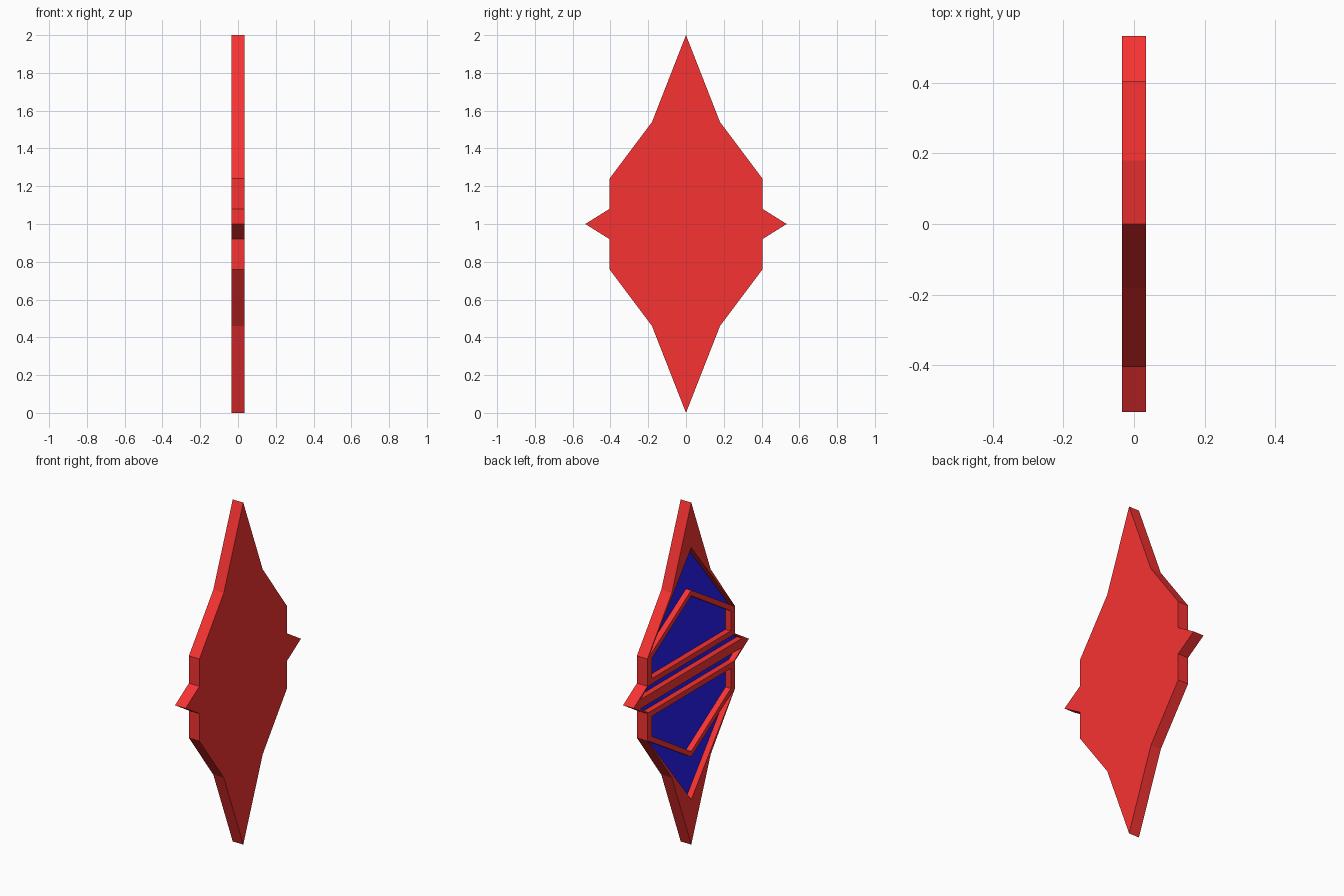
import bpy, bmesh

if "Cube" in bpy.data.objects:
    bpy.data.objects.remove(bpy.data.objects["Cube"])

HALF = 0.034      # half thickness of the plate
FLOOR = 0.0       # x of the recess floors


def material(name, rgb):
    m = bpy.data.materials.new(name)
    m.diffuse_color = (*rgb, 1)
    m.use_nodes = True
    m.node_tree.nodes["Principled BSDF"].inputs["Base Color"].default_value = m.diffuse_color
    return m


def mirror_y(half):
    """Close a half outline (top to bottom, y >= 0) across the y = 0 axis."""
    return half + [(-y, z) for y, z in reversed(half) if y > 0]


def prism(bm, outline, x0, x1):
    face = bm.faces.new([bm.verts.new((x0, y, z)) for y, z in outline])
    out = bmesh.ops.extrude_face_region(bm, geom=[face])["geom"]
    verts = [v for v in out if isinstance(v, bmesh.types.BMVert)]
    bmesh.ops.translate(bm, verts=verts, vec=(x1 - x0, 0, 0))


def make_object(name, outlines, x0, x1):
    bm = bmesh.new()
    for o in outlines:
        prism(bm, o, x0, x1)
    bmesh.ops.recalc_face_normals(bm, faces=bm.faces)
    me = bpy.data.meshes.new(name)
    bm.to_mesh(me)
    bm.free()
    ob = bpy.data.objects.new(name, me)
    bpy.context.collection.objects.link(ob)
    return ob


# Plate silhouette: upper right quarter, mirrored down and across
quarter = [(0, 2.0), (0.18, 1.54), (0.405, 1.24), (0.405, 1.08), (0.533, 1.0)]
side = quarter + [(y, 2 - z) for y, z in reversed(quarter[:-1])]
plate = make_object("crystal_plate", [mirror_y(side)], -HALF, HALF)

# Recesses of the upper half: chevron, five-sided window, slot
chevron = [(0, 1.736), (0.398, 1.242), (0, 1.487), (-0.398, 1.242)]
window = mirror_y([(0, 1.455), (0.365, 1.227), (0.365, 1.11)])
slot = mirror_y([(0.395, 1.078), (0.47, 1.027)])
upper = [chevron, window, slot]
lower = [[(y, 2 - z) for y, z in o] for o in upper]
cutter = make_object("recess_cutter", upper + lower, -0.1, FLOOR)
cutter.hide_render = True

mod = plate.modifiers.new("recesses", 'BOOLEAN')
mod.operation = 'DIFFERENCE'
mod.solver = 'EXACT'
mod.object = cutter
bpy.context.view_layer.objects.active = plate
plate.select_set(True)
bpy.ops.object.modifier_apply(modifier=mod.name)
bpy.data.objects.remove(cutter)

# Red body, blue recess floors
plate.data.materials.clear()
plate.data.materials.append(material("red", (0.93, 0.032, 0.032)))
plate.data.materials.append(material("blue", (0.02, 0.013, 0.93)))
for p in plate.data.polygons:
    on_floor = abs(p.center.x - FLOOR) < 1e-3 and abs(p.normal.x) > 0.9
    p.material_index = 1 if on_floor else 0
